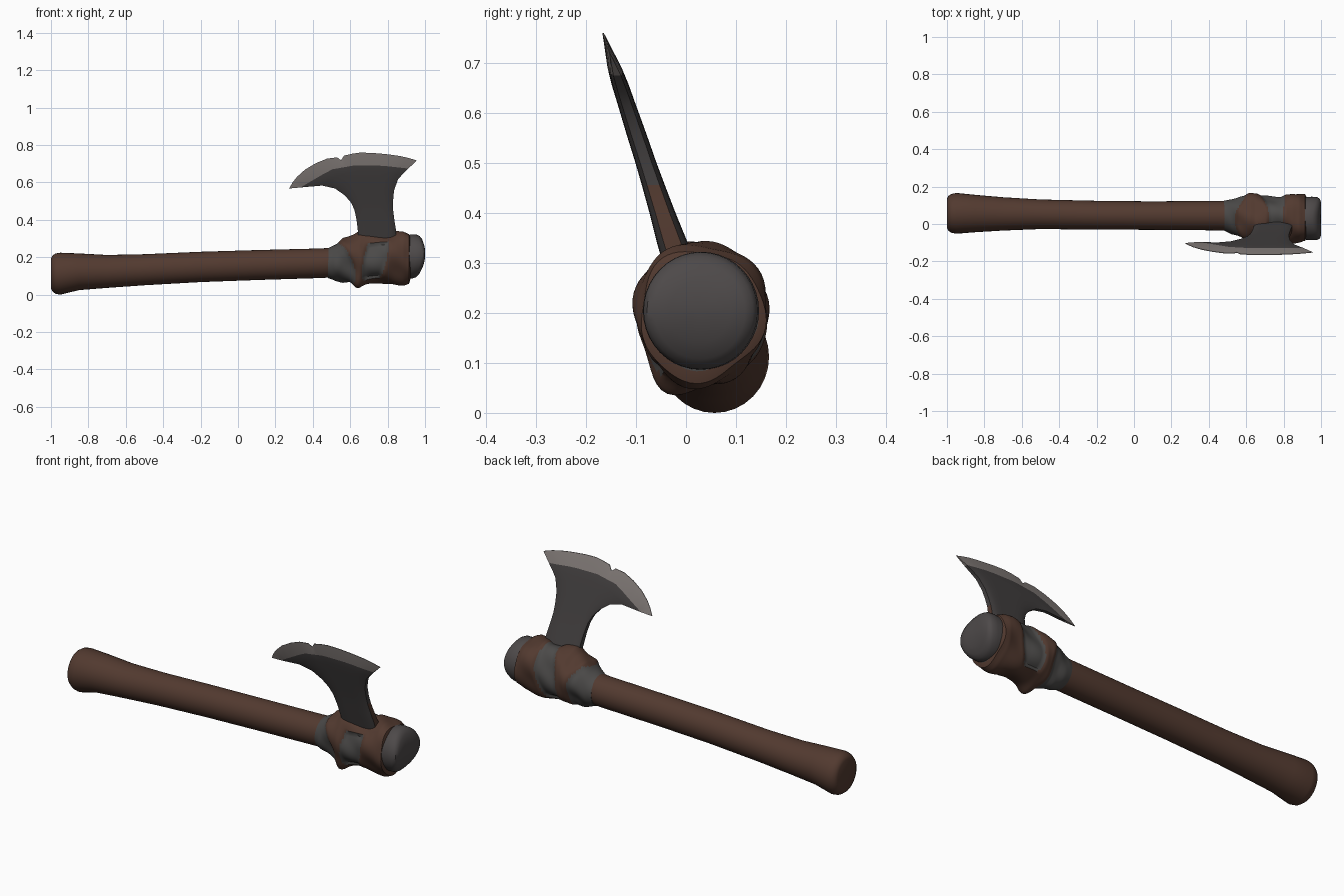
import bpy, bmesh, math
from mathutils import Vector

if "Cube" in bpy.data.objects:
    bpy.data.objects.remove(bpy.data.objects["Cube"])


def mat(name, rgb):
    m = bpy.data.materials.new(name)
    m.diffuse_color = (*rgb, 1)
    m.use_nodes = True
    m.node_tree.nodes["Principled BSDF"].inputs["Base Color"].default_value = m.diffuse_color
    return m


WOOD = mat("brown leather and wood", (0.085, 0.042, 0.029))
STONE = mat("grey binding", (0.072, 0.069, 0.067))
CAP = mat("dark grey cap", (0.075, 0.067, 0.067))
STEEL = mat("dark steel", (0.055, 0.050, 0.050))
EDGE = mat("bright cutting edge", (0.22, 0.195, 0.185))


def lerp_rows(rows, x):
    """Smoothly interpolate a table whose first column is x."""
    for a, b in zip(rows, rows[1:]):
        if x <= b[0]:
            t = max(0, (x - a[0]) / (b[0] - a[0]))
            return [p + (q - p) * t for p, q in zip(a, b)]
    return list(rows[-1])


def finish(name, bm, mats, angle=40):
    bmesh.ops.recalc_face_normals(bm, faces=bm.faces)
    me = bpy.data.meshes.new(name)
    bm.to_mesh(me)
    bm.free()
    for m in mats:
        me.materials.append(m)
    ob = bpy.data.objects.new(name, me)
    bpy.context.collection.objects.link(ob)
    bpy.ops.object.select_all(action='DESELECT')
    ob.select_set(True)
    bpy.context.view_layer.objects.active = ob
    bpy.ops.object.shade_smooth_by_angle(angle=math.radians(angle))
    return ob


def loft(name, rows, mats, n=32, swell=None, bend=None, rule=None):
    """Skin elliptical rings (x, cy, cz, ry, rz) along x."""
    bm = bmesh.new()
    rings = []
    for x, cy, cz, ry, rz in rows:
        ring = []
        for i in range(n):
            a = 2 * math.pi * i / n
            s = swell(x, a) if swell else 0
            p = Vector((x, cy + (ry + s) * math.cos(a), cz + (rz + s) * math.sin(a)))
            if bend:
                p.x += bend(p)
            ring.append(bm.verts.new(p))
        rings.append(ring)
    for k in range(len(rings) - 1):
        for i in range(n):
            j = (i + 1) % n
            f = bm.faces.new((rings[k][i], rings[k][j], rings[k + 1][j], rings[k + 1][i]))
            if rule:
                f.material_index = rule((rows[k][0] + rows[k + 1][0]) / 2, 2 * math.pi * (i + .5) / n)
    bm.faces.new(rings[0])
    bm.faces.new(rings[-1])
    return finish(name, bm, mats)


# Handle, flared at the butt
loft("handle", [
    (-1.0, .057, .114, .078, .08), (-.992, .057, .113, .094, .096), (-.975, .057, .112, .104, .108),
    (-.95, .057, .112, .109, .112), (-.85, .056, .122, .1, .098), (-.7, .054, .124, .089, .088),
    (-.5, .052, .133, .079, .083), (-.2, .047, .148, .077, .081), (.1, .045, .158, .076, .08),
    (.45, .045, .168, .079, .079), (.62, .04, .18, .08, .08)], [WOOD])


# Lumpy bound sleeve: grey underneath, raised brown wraps
def brown(x, a):
    collar = .59 - .035 * math.sin(a) + .02 * math.sin(2 * a + 1)
    centre = .735 + .025 * math.sin(a)
    width = .05 + .012 * math.cos(2 * a)
    low = math.sin(a) < -.8
    covered = 1.95 < a < 2.55
    return min(x - collar, .05 if (low or covered) else abs(x - centre) - width)


def swell(x, a):
    t = min(1, max(0, (brown(x, a) + .012) / .024))
    fade = min(1, max(0, (x - .5) / .06))
    lump = .006 * math.sin(3 * a + 22 * x) + .004 * math.sin(5 * a - 31 * x)
    knot = .022 * math.exp(-((x - .64) / .03) ** 2 - ((a - 4.25) / .35) ** 2)
    return fade * (.012 * t + lump + knot)


SLEEVE = [
    (.48, .045, .168, .079, .079), (.52, .040, .172, .093, .096), (.56, .038, .182, .102, .112),
    (.62, .033, .188, .116, .120), (.65, .030, .195, .119, .130), (.75, .030, .200, .116, .128),
    (.85, .030, .200, .118, .132), (.885, .030, .198, .118, .130), (.915, .030, .195, .112, .118),
    (.922, .030, .195, .095, .095)]
loft("bound_sleeve", [lerp_rows(SLEEVE, .48 + .442 * i / 60) for i in range(61)],
     [STONE, WOOD], n=72, swell=swell, rule=lambda x, a: int(brown(x, a) > 0))


# End cap with a gently domed face
def cap_bend(p):
    w = min(1, max(0, (p.x - .88) / .08))
    return w * (.1 * (p.z - .2) - 2.6 * (p.z - .2) ** 2)


loft("end_cap", [
    (.85, .03, .200, .105, .105), (.90, .03, .202, .113, .113), (.95, .03, .204, .116, .118),
    (.98, .029, .204, .114, .117), (.993, .028, .203, .106, .110), (.999, .028, .202, .090, .094),
    (1.0, .028, .202, .06, .062), (1.0, .028, .202, .02, .02)], [CAP], n=40, bend=cap_bend)

# Blade: rows rising from the neck to the chipped cutting edge
TOP = [(.273, .567), (.292, .60), (.316, .63), (.358, .668), (.417, .703), (.476, .727), (.53, .734),
       (.551, .718), (.567, .743), (.61, .753), (.652, .759), (.71, .758), (.76, .754),
       (.81, .749), (.866, .741), (.91, .731), (.957, .717)]
# left x, left z, right x, right z, bulge, half thickness
ROWS = [
    (.640, .20, .850, .20, 0, .036), (.642, .33, .845, .342, 0, .031), (.634, .40, .836, .40, 0, .026),
    (.622, .455, .829, .455, .0, .023), (.604, .492, .829, .50, .05, .021), (.572, .53, .834, .556, .1, .020),
    (.519, .567, .855, .615, .2, .018), (.45, .583, .878, .642, .38, .017),
    (.335, .573, .910, .674, .57, .014), (.273, .567, .957, .717, 1, .0015)]
ts = [(p[0] - .273) / .684 for p in TOP]
bm = bmesh.new()
sides = []
for sgn in (-1, 1):
    grid = []
    for k, (lx, lz, rx, rz, b, h) in enumerate(ROWS):
        row = []
        for (px, pz), t in zip(TOP, ts):
            bulge = pz - (.567 + .15 * t)
            if k < len(ROWS) - 1:
                bulge = lerp_rows([(0, 0), (.1, .075), (.25, .118), (.5, .118), (.75, .072), (1, 0)], t)[1]
            if k == len(ROWS) - 2 and t < .27:
                bulge -= .03 * math.sin(math.pi * t / .27)
            z = lz + (rz - lz) * t + b * bulge
            thick = h * (1 - .45 * abs(2 * t - 1) ** 6)
            row.append(bm.verts.new((lx + (rx - lx) * t, -.024 - .33 * (z - .33) + sgn * thick, z)))
        grid.append(row)
    sides.append(grid)
    for k in range(len(ROWS) - 1):
        for i in range(len(TOP) - 1):
            f = bm.faces.new((grid[k][i], grid[k][i + 1], grid[k + 1][i + 1], grid[k + 1][i]))
            f.material_index = 1 if k == len(ROWS) - 2 else 0
A, B = sides
last = len(TOP) - 1
for k in range(len(ROWS) - 1):  # narrow sides; brown strap low on the right one
    for i in (0, last):
        f = bm.faces.new((A[k][i], A[k + 1][i], B[k + 1][i], B[k][i]))
        f.material_index = 2 if i and k < 3 else (1 if k == len(ROWS) - 2 else 0)
for i in range(last):
    for k in (0, len(ROWS) - 1):
        f = bm.faces.new((A[k][i], A[k][i + 1], B[k][i + 1], B[k][i]))
        f.material_index = 1 if k else 0
finish("axe_blade", bm, [STEEL, EDGE, WOOD], 25)
